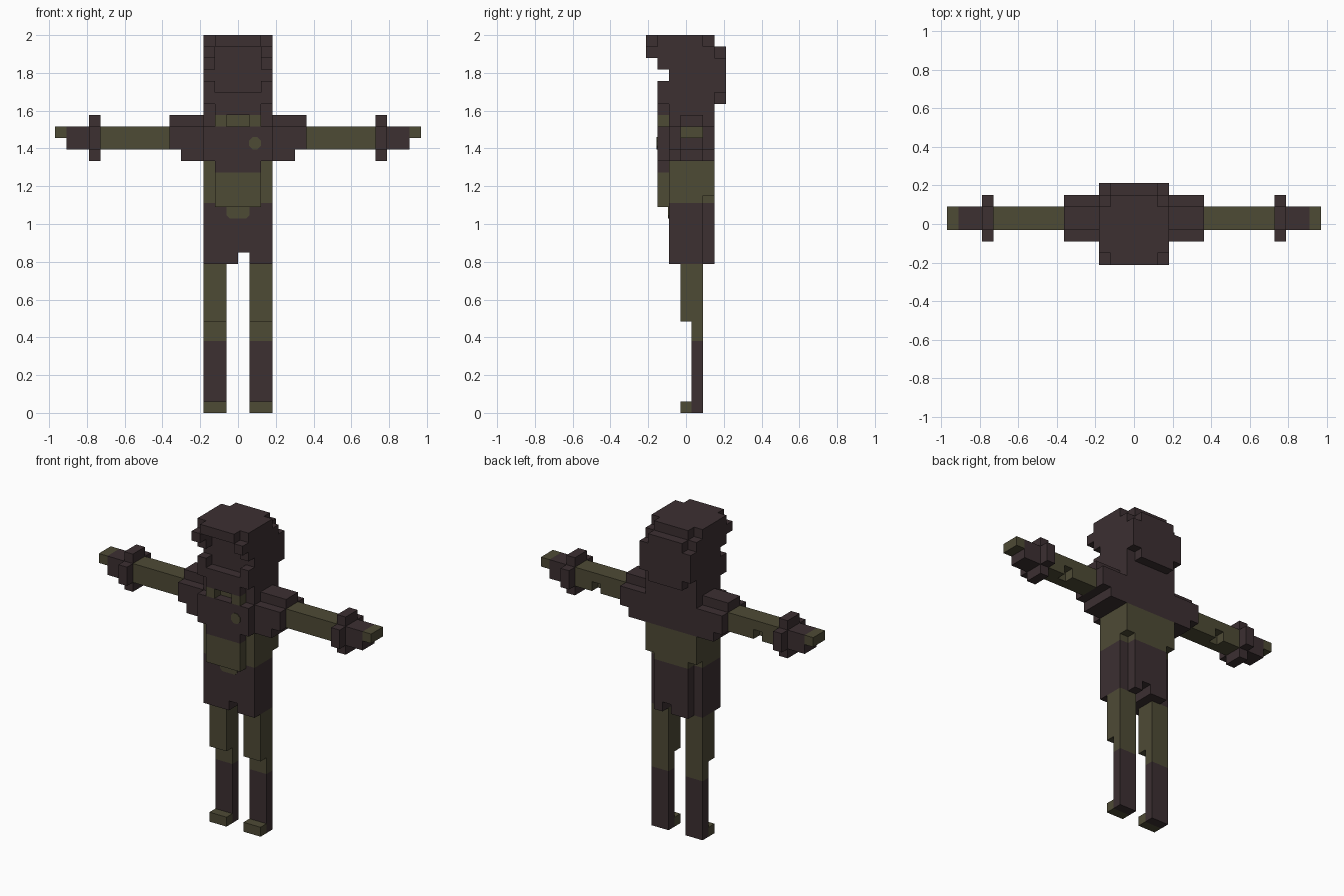
import bpy, bmesh, math
from mathutils import Vector

if "Cube" in bpy.data.objects:
    bpy.data.objects.remove(bpy.data.objects["Cube"])

V = 2 / 33                      # block size; the figure is 33 blocks tall
OFF = Vector((0, -3.5 * V, 0))  # block y index 0 is the very front


def material(name, rgb):
    m = bpy.data.materials.new(name)
    m.diffuse_color = (*rgb, 1)
    m.use_nodes = True
    m.node_tree.nodes["Principled BSDF"].inputs["Base Color"].default_value = m.diffuse_color
    return m


DARK = material("dark brown", (0.045, 0.029, 0.031))
OLIVE = material("olive", (0.076, 0.069, 0.036))

cells = {}   # block -> part name


def box(part, x, y, z, mirror=False):
    """Fill blocks in the given index ranges, optionally mirrored in x."""
    for i in range(*x):
        for j in range(*y):
            for k in range(*z):
                cells[i, j, k] = part
                if mirror:
                    other = part.replace("left", "right")
                    cells[-1 - i, j, k] = other


def cut(x, y, z, mirror=True):
    for i in range(*x):
        for j in range(*y):
            for k in range(*z):
                cells.pop((i, j, k), None)
                if mirror:
                    cells.pop((-1 - i, j, k), None)


# Torso with coat skirt
box("torso", (-3, 3), (2, 6), (13, 26))
cut((2, 3), (5, 6), (13, 19))                 # back corners of the skirt
cut((0, 1), (2, 6), (13, 14), mirror=False)   # hem notch

# Chest and belly panels
box("chest_panel", (-3, 3), (1, 2), (22, 25))
box("belly_panel", (-2, 2), (1, 2), (18, 22))

# Collar, open in the middle
box("collar", (-2, 2), (2, 3), (25, 26))
box("collar", (1, 2), (1, 2), (25, 26), mirror=True)

# Head: skull, brow, cheeks, beard, hair at the back
box("head", (-3, 3), (2, 6), (26, 33))
cut((2, 3), (5, 6), (32, 33))
box("hair_back", (-3, 3), (6, 7), (28, 31))
box("hair_back", (-2, 2), (6, 7), (27, 32))
box("brow", (-3, 3), (1, 2), (32, 33))
box("brow", (-2, 2), (0, 1), (32, 33))
box("brow", (2, 3), (0, 2), (31, 32), mirror=True)
box("brow", (2, 3), (1, 2), (30, 31), mirror=True)
box("beard", (-2, 2), (1, 2), (26, 28))
box("beard", (2, 3), (1, 2), (27, 29), mirror=True)

# Shoulders
box("left_shoulder", (3, 6), (2, 6), (23, 25), mirror=True)
box("left_shoulder", (3, 6), (3, 5), (25, 26), mirror=True)
box("left_shoulder", (3, 5), (2, 6), (22, 23), mirror=True)

# Arms with an elbow notch, cuffs, hands and fingers
box("left_arm", (6, 12), (3, 5), (23, 25), mirror=True)
cut((9, 10), (4, 5), (23, 24))
box("left_cuff", (12, 13), (2, 6), (23, 25), mirror=True)
box("left_cuff", (12, 13), (3, 5), (22, 26), mirror=True)
box("left_hand", (13, 15), (3, 5), (23, 25), mirror=True)
box("left_fingers", (15, 16), (3, 5), (24, 25), mirror=True)

# Legs and toes
box("left_leg", (1, 3), (3, 5), (8, 13), mirror=True)
box("left_leg", (1, 3), (4, 5), (0, 8), mirror=True)
box("left_toe", (1, 3), (3, 4), (0, 1), mirror=True)

# Colour bands: parts that are olive between two heights
bands = {"torso": (1.11, 22 * V), "belly_panel": (0, 21 * V), "left_leg": (0.38, 2),
         "right_leg": (0.38, 2)}
for p in ("collar", "left_arm", "right_arm", "left_fingers", "right_fingers",
          "left_toe", "right_toe"):
    bands[p] = (-1, 3)


def build(part):
    """Make one object from the exposed block sides of a part."""
    bm = bmesh.new()
    for c in [c for c, p in cells.items() if p == part]:
        for a in range(3):
            u, w = (a + 1) % 3, (a + 2) % 3
            for s in (0, 1):
                n = list(c)
                n[a] += 2 * s - 1
                if tuple(n) in cells:
                    continue
                vs = []
                for du, dw in ((0, 0), (1, 0), (1, 1), (0, 1)):
                    q = list(c)
                    q[a] += s
                    q[u] += du
                    q[w] += dw
                    vs.append(bm.verts.new(Vector(q) * V + OFF))
                bm.faces.new(vs if s else vs[::-1])
    bmesh.ops.remove_doubles(bm, verts=bm.verts[:], dist=1e-4)
    lo, hi = bands.get(part, (9, 9))
    for h in (lo, hi):
        bmesh.ops.bisect_plane(bm, geom=bm.verts[:] + bm.edges[:] + bm.faces[:], dist=1e-5,
                               plane_co=(0, 0, h), plane_no=(0, 0, 1))
    for f in bm.faces:
        f.material_index = int(lo < f.calc_center_median().z < hi)
    bmesh.ops.dissolve_limit(bm, angle_limit=0.01, verts=bm.verts[:], edges=bm.edges[:],
                             delimit={'MATERIAL'})
    finish(part, bm)


def finish(name, bm):
    me = bpy.data.meshes.new(name)
    bm.to_mesh(me)
    bm.free()
    me.materials.append(DARK)
    me.materials.append(OLIVE)
    bpy.context.collection.objects.link(bpy.data.objects.new(name, me))


def plate(name, pts, y):
    """Thin olive plate on a front face, from an x/z outline."""
    bm = bmesh.new()
    f = bm.faces.new([bm.verts.new((x, y, z)) for x, z in pts])
    g = bmesh.ops.extrude_face_region(bm, geom=[f])["geom"]
    bmesh.ops.translate(bm, vec=(0, -0.004, 0),
                        verts=[v for v in g if isinstance(v, bmesh.types.BMVert)])
    bmesh.ops.recalc_face_normals(bm, faces=bm.faces[:])
    for f in bm.faces:
        f.material_index = 1
    finish(name, bm)


for part in sorted(set(cells.values())):
    build(part)

# Round chest badge and belt buckle
plate("chest_badge", [(0.09 + 0.035 * math.cos(math.pi * (i + .5) / 4),
                       1.427 + 0.035 * math.sin(math.pi * (i + .5) / 4)) for i in range(8)],
      -2.5 * V)
plate("belt_buckle", [(-0.06, 1.09), (-0.06, 1.045), (-0.045, 1.03), (0.045, 1.03),
                      (0.06, 1.045), (0.06, 1.09)], -1.5 * V)
